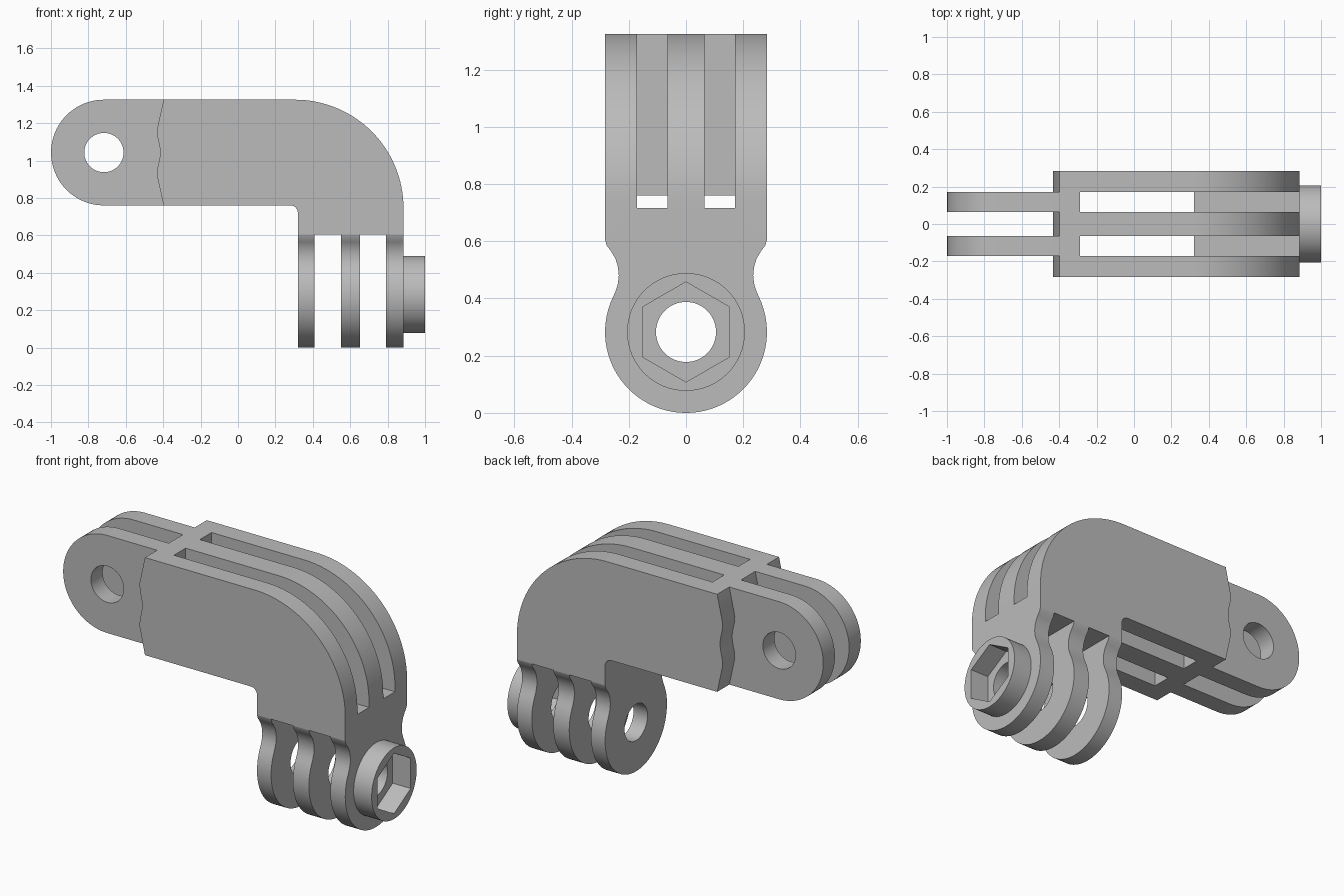
import bpy, bmesh
from math import radians, cos, sin

cube = bpy.data.objects.get("Cube")
if cube:
    bpy.data.objects.remove(cube, do_unlink=True)

grey = bpy.data.materials.new("plain grey")
grey.use_nodes = True
grey.diffuse_color = (0.5, 0.5, 0.5, 1)
grey.node_tree.nodes["Principled BSDF"].inputs["Base Color"].default_value = (0.5, 0.5, 0.5, 1)

R, HOLE = 0.283, 0.105          # lug radius, bolt hole radius
TOP, UNDER, NECK = 1.325, 0.76, 0.605
LEG_X, FRONT_X = 0.32, 0.885    # inner and outer face of the leg
SLOT = (0.065, 0.172)           # y range of each slot and finger
EYE_X, EYE_Z = -0.717, (TOP + UNDER) / 2


def arc(cx, cy, r, start, end, steps=24):
    angles = [radians(start + (end - start) * i / steps) for i in range(steps + 1)]
    return [(cx + r * cos(a), cy + r * sin(a)) for a in angles]


def circle(cx, cy, r, steps=64, start=0):
    return arc(cx, cy, r, start, start + 360, steps)[:-1]


def prism(name, outline, axis, low, high):
    """Extrude an (x, z) outline along y, or a (y, z) outline along x."""
    bm = bmesh.new()
    place = (lambda u, v: (u, low, v)) if axis == "y" else (lambda u, v: (low, u, v))
    face = bm.faces.new([bm.verts.new(place(u, v)) for u, v in outline])
    grown = bmesh.ops.extrude_face_region(bm, geom=[face])["geom"]
    offset = (0, high - low, 0) if axis == "y" else (high - low, 0, 0)
    bmesh.ops.translate(bm, vec=offset, verts=[g for g in grown if isinstance(g, bmesh.types.BMVert)])
    bmesh.ops.recalc_face_normals(bm, faces=bm.faces)
    mesh = bpy.data.meshes.new(name)
    bm.to_mesh(mesh)
    bm.free()
    mesh.materials.append(grey)
    ob = bpy.data.objects.new(name, mesh)
    bpy.context.collection.objects.link(ob)
    return ob


def cut(ob, *cutters):
    """Subtract the cutters, then discard them."""
    for cutter in cutters:
        cutter.hide_render = True
        mod = ob.modifiers.new("cut", "BOOLEAN")
        mod.operation, mod.solver, mod.object = "DIFFERENCE", "EXACT", cutter
    graph = bpy.context.evaluated_depsgraph_get()
    mesh = bpy.data.meshes.new_from_object(ob.evaluated_get(graph))
    ob.modifiers.clear()
    ob.data = mesh
    for cutter in cutters:
        bpy.data.objects.remove(cutter, do_unlink=True)
    return ob


parts = []

# Wavy end of the body, from the underside up to the top
end_wave = [(-0.398, UNDER), (-0.433, 0.92), (-0.43, 0.96), (-0.419, 1.01), (-0.415, EYE_Z),
            (-0.419, 1.075), (-0.43, 1.125), (-0.433, 1.165), (-0.398, TOP)]

# Elbow body with two open slots
bend = arc(0.305, TOP - 0.58, 0.58, 90, 0, 32)
fillet = arc(LEG_X - 0.04, UNDER - 0.04, 0.04, 0, 90, 8)
body = prism("elbow_body", end_wave + bend + [(FRONT_X, NECK), (LEG_X, NECK)] + fillet, "y", -R, R)
slot_box = [(-0.29, 0.717), (1.2, 0.717), (1.2, 1.6), (-0.29, 1.6)]
parts.append(cut(body, *[prism("slot_cutter", slot_box, "y", s * SLOT[0], s * SLOT[1]) for s in (-1, 1)]))

# Two fingers with a bolt hole
finger_outline = arc(EYE_X, EYE_Z, (TOP - UNDER) / 2, 90, 270, 40) + end_wave
for side, s in (("left", 1), ("right", -1)):
    finger = prism(side + "_finger", finger_outline, "y", s * SLOT[0], s * SLOT[1])
    parts.append(cut(finger, prism("bolt_cutter", circle(EYE_X, EYE_Z, HOLE), "y", -1, 1)))

# Three waisted prongs under the leg
waist = [(0.247, 0.424), (0.238, 0.452), (0.235, 0.48), (0.238, 0.51), (0.247, 0.54),
         (0.262, 0.565), (0.277, 0.585), (R, NECK)]
prong_outline = arc(0, R, R, 155, 385, 56) + waist + [(-y, z) for y, z in reversed(waist)]
for label, low, high in (("inner", LEG_X, 0.41), ("middle", 0.55, 0.652), ("outer", 0.79, FRONT_X)):
    prong = prism(label + "_prong", prong_outline, "x", low, high)
    parts.append(cut(prong, prism("bolt_cutter", circle(0, R, HOLE), "x", 0, 1.2)))

# Round boss with a hexagonal nut pocket
boss = prism("nut_boss", circle(0, R, 0.206), "x", FRONT_X, 1)
parts.append(cut(boss, prism("nut_cutter", circle(0, R, 0.175, 6, 30), "x", 0.8, 1.2)))

# Smooth the curves and keep the corners sharp
bpy.ops.object.select_all(action="DESELECT")
for ob in parts:
    ob.select_set(True)
bpy.context.view_layer.objects.active = parts[0]
bpy.ops.object.shade_smooth_by_angle(angle=radians(25))
